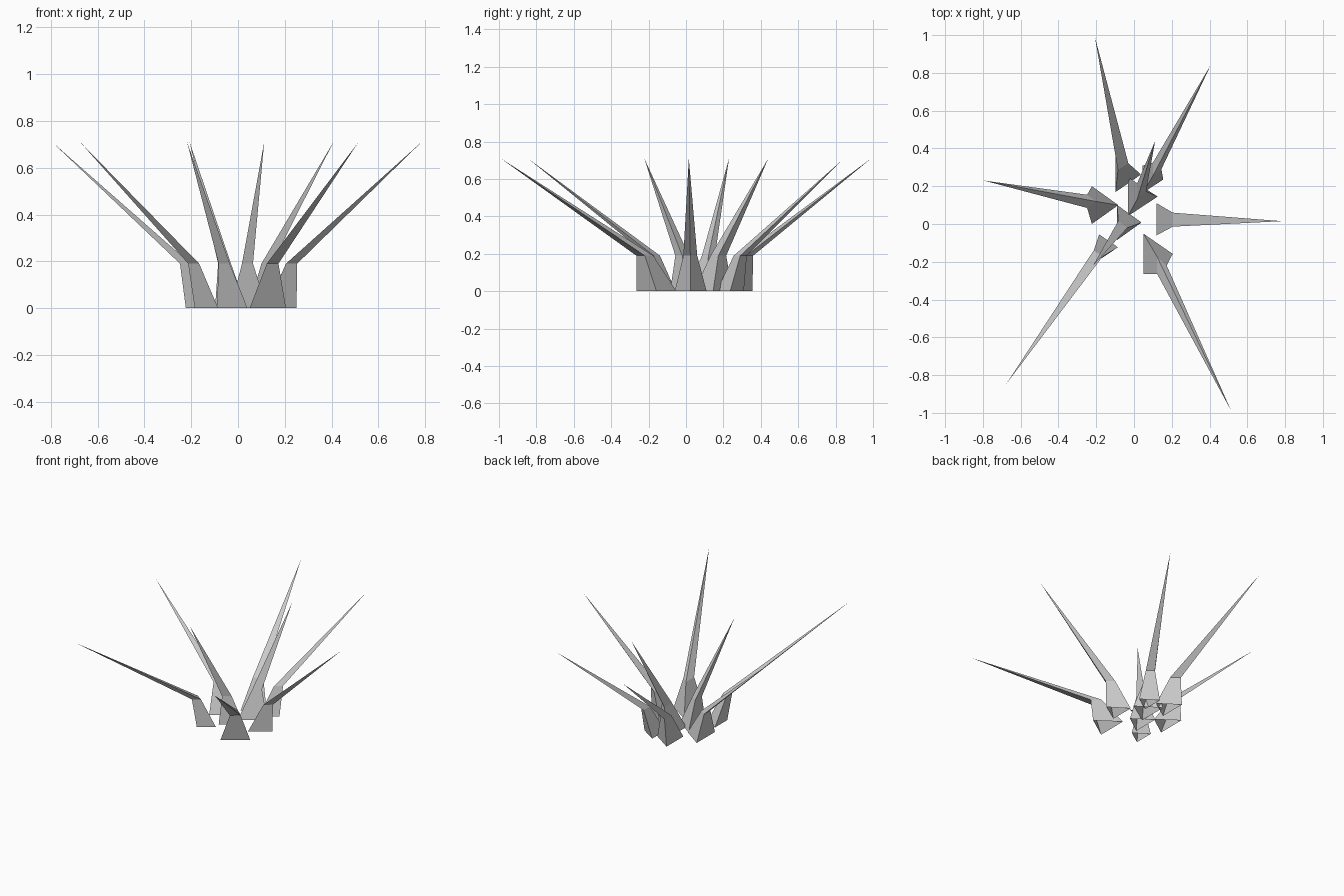
import bpy, bmesh

MID_Z, TIP_Z = 0.19, 0.71


def triangle(x, y, half, depth, z):
    """Three-sided section: flat edge at x, point towards +x."""
    return [(x, y - half, z), (x + depth, y, z), (x, y + half, z)]


def blade(name, base, mid, tip):
    """Open-bottomed three-sided stem that bends outwards into a thin spike."""
    bm = bmesh.new()
    low = [bm.verts.new(p) for p in triangle(*base, 0)]
    high = [bm.verts.new(p) for p in triangle(*mid, MID_Z)]
    point = bm.verts.new((*tip, TIP_Z))
    for i in range(3):
        j = (i + 1) % 3
        bm.faces.new((low[i], low[j], high[j], high[i]))
        bm.faces.new((high[i], high[j], point))
    mesh = bpy.data.meshes.new(name)
    bm.to_mesh(mesh)
    bm.free()
    bpy.context.collection.objects.link(bpy.data.objects.new(name, mesh))


# Each blade: base and bend sections (edge x, centre y, half width, depth), tip (x, y)
blades = [
    ((0.12, 0.025, 0.085, 0.13), (0.205, 0.023, 0.037, 0.048), (0.785, 0.015)),
    ((0.05, -0.158, 0.107, 0.155), (0.123, -0.22, 0.045, 0.05), (0.515, -0.99)),
    ((-0.185, -0.123, 0.068, 0.1), (-0.213, -0.172, 0.033, 0.047), (-0.675, -0.845)),
    ((-0.223, 0.1, 0.1, 0.14), (-0.248, 0.12, 0.035, 0.045), (-0.795, 0.23)),
    ((-0.098, 0.262, 0.093, 0.135), (-0.085, 0.322, 0.037, 0.055), (-0.207, 0.99)),
    ((0.045, 0.236, 0.073, 0.11), (0.1, 0.29, 0.035, 0.045), (0.408, 0.845)),
    ((-0.032, 0.145, 0.103, 0.157), (0.017, 0.173, 0.042, 0.047), (0.112, 0.44)),
    ((-0.09, 0.008, 0.093, 0.13), (-0.083, -0.02, 0.037, 0.048), (-0.218, -0.223)),
]
for n, (base, mid, tip) in enumerate(blades, 1):
    blade(f"grass_blade_{n}", base, mid, tip)
